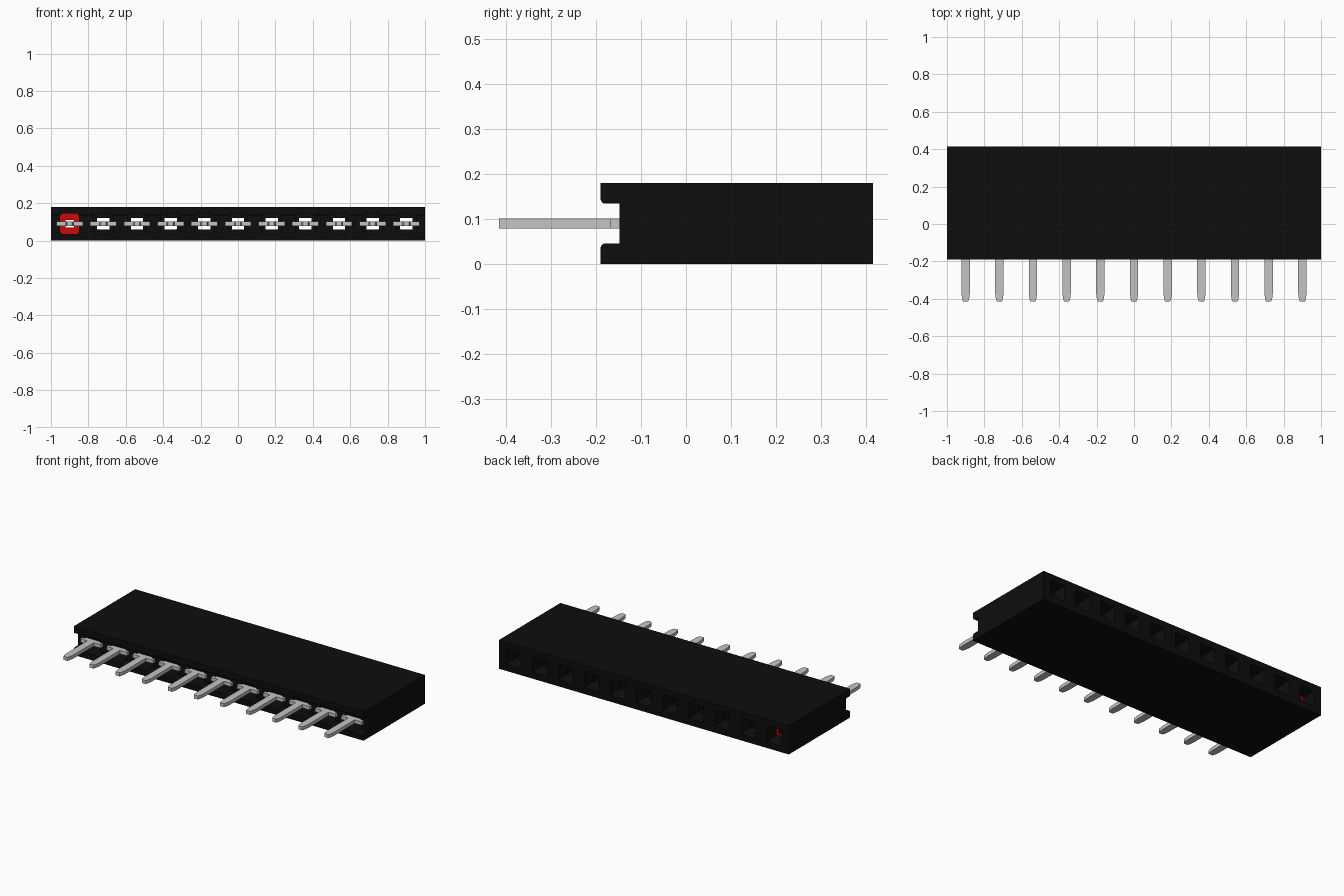
import bpy, bmesh

if "Cube" in bpy.data.objects:
    bpy.data.objects.remove(bpy.data.objects["Cube"], do_unlink=True)

PITCH, COUNT, MID = 0.18, 11, 0.09
XS = [(i - (COUNT - 1) / 2) * PITCH for i in range(COUNT)]


def material(name, rgb, rough=0.6):
    m = bpy.data.materials.new(name)
    m.use_nodes = True
    m.diffuse_color = (*rgb, 1)
    b = m.node_tree.nodes["Principled BSDF"]
    b.inputs["Base Color"].default_value = (*rgb, 1)
    b.inputs["Roughness"].default_value = rough
    return m


BLACK = material("black plastic", (0.004, 0.004, 0.004))
METAL = material("pale metal", (0.55, 0.55, 0.55))
RED = material("red plastic", (0.6, 0.003, 0.003))


def make_object(name, bm, mat):
    bmesh.ops.recalc_face_normals(bm, faces=bm.faces)
    mesh = bpy.data.meshes.new(name)
    bm.to_mesh(mesh)
    bm.free()
    mesh.materials.append(mat)
    ob = bpy.data.objects.new(name, mesh)
    bpy.context.collection.objects.link(ob)
    return ob


def extrude(bm, points, offset):
    """Solid prism from a flat outline."""
    face = bm.faces.new([bm.verts.new(p) for p in points])
    new = bmesh.ops.extrude_face_region(bm, geom=[face])["geom"]
    moved = [v for v in new if isinstance(v, bmesh.types.BMVert)]
    bmesh.ops.translate(bm, verts=moved, vec=offset)


def loft(bm, x, rings, closed=False):
    """Join corner-cut rectangles (y, half width, half height, cut) along y."""
    loops = []
    for y, w, h, c in rings:
        pts = [(w, h - c), (w - c, h), (c - w, h), (-w, h - c),
               (-w, c - h), (c - w, -h), (w - c, -h), (w, c - h)]
        loops.append([bm.verts.new((x + px, y, MID + pz)) for px, pz in pts])
    pairs = list(zip(loops, loops[1:]))
    if closed:
        pairs.append((loops[-1], loops[0]))
    else:
        bm.faces.new(loops[0])
        bm.faces.new(loops[-1])
    for a, b in pairs:
        for i in range(8):
            j = (i + 1) % 8
            bm.faces.new((a[i], a[j], b[j], b[i]))


# Housing: long bar with a channel along its front
lower = [(-0.147, 0.045), (-0.182, 0.045), (-0.187, 0.042), (-0.19, 0.036), (-0.19, 0)]
upper = [(y, 0.179 - z) for y, z in reversed(lower)]
profile = lower + [(0.415, 0), (0.415, 0.179)] + upper
bm = bmesh.new()
extrude(bm, [(-1, y, z) for y, z in profile], (2, 0, 0))
housing = make_object("housing", bm, BLACK)

# Contact cells: wide from the front, small hole, flared socket mouth at the back
bm = bmesh.new()
for x in XS:
    loft(bm, x, [(-0.3, 0.051, 0.054, 0.01), (0.345, 0.051, 0.054, 0.01),
                 (0.345, 0.033, 0.030, 0.001), (0.36, 0.033, 0.030, 0.001),
                 (0.42, 0.0515, 0.0515, 0.001)])
cutter = make_object("cell_cutter", bm, BLACK)
cutter.hide_render = True
mod = housing.modifiers.new("cells", "BOOLEAN")
mod.operation = "DIFFERENCE"
mod.solver = "EXACT"
mod.object = cutter
bpy.context.view_layer.update()
cut = bpy.data.meshes.new_from_object(
    housing.evaluated_get(bpy.context.evaluated_depsgraph_get()))
housing.modifiers.clear()
housing.data = cut
bpy.data.objects.remove(cutter, do_unlink=True)

# Red marker ring inside the first cell
bm = bmesh.new()
loft(bm, XS[0], [(0.335, 0.051, 0.054, 0.01), (0.3445, 0.051, 0.054, 0.01),
                 (0.3445, 0.022, 0.020, 0.001), (0.335, 0.022, 0.020, 0.001)],
     closed=True)
make_object("first_cell_marker", bm, RED)

# Flat pins with tapered tips and a crossbar at the root
half = [(0.013, -0.415), (0.0185, -0.40), (0.0225, -0.37), (0.0225, -0.168),
        (0.07, -0.168), (0.07, -0.135)]
outline = half + [(-x, y) for x, y in reversed(half)]
for n, cx in enumerate(XS, 1):
    bm = bmesh.new()
    extrude(bm, [(cx + x, y, 0.079) for x, y in outline], (0, 0, 0.022))
    make_object(f"pin_{n}", bm, METAL)
